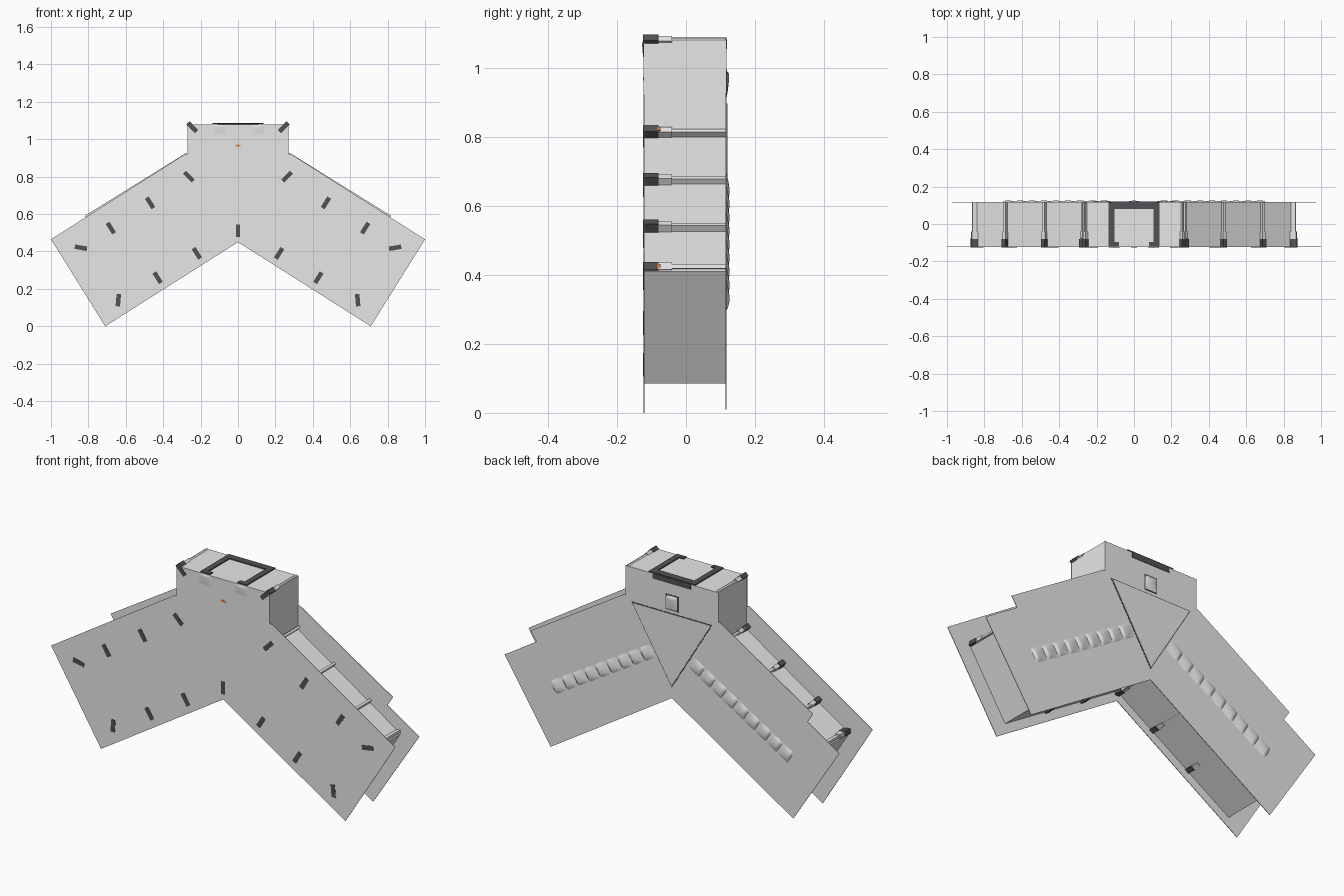
import bpy, bmesh, math
from mathutils import Vector

if "Cube" in bpy.data.objects:
    bpy.data.objects.remove(bpy.data.objects["Cube"])


def mat(name, col):
    m = bpy.data.materials.new(name)
    m.diffuse_color = (*col, 1)
    m.use_nodes = True
    m.node_tree.nodes["Principled BSDF"].inputs["Base Color"].default_value = m.diffuse_color
    return m


GREY = mat("light grey", (0.8, 0.8, 0.8))
DARK = mat("dark grey", (0.085, 0.085, 0.095))
ORANGE = mat("orange", (0.8, 0.22, 0.04))


def finish(name, bm, material):
    bmesh.ops.recalc_face_normals(bm, faces=bm.faces)
    me = bpy.data.meshes.new(name)
    bm.to_mesh(me)
    bm.free()
    me.materials.append(material)
    ob = bpy.data.objects.new(name, me)
    bpy.context.collection.objects.link(ob)
    return ob


def mirrored(right):
    """Close an outline given by its right half (x >= 0)."""
    return right + [(-x, z) for x, z in reversed(right) if x > 1e-6]


def prism(name, pts, y0, y1, material, caps=True):
    """Extrude an xz outline along y."""
    bm = bmesh.new()
    a = [bm.verts.new((x, y0, z)) for x, z in pts]
    b = [bm.verts.new((x, y1, z)) for x, z in pts]
    n = len(pts)
    for i in range(n):
        j = (i + 1) % n
        bm.faces.new((a[i], a[j], b[j], b[i]))
    if caps:
        bm.faces.new(a)
        bm.faces.new(b)
    return finish(name, bm, material)


def bar(name, x, z, angle, length, width, y0, y1, material):
    """Box running along y with a turned rectangular section."""
    u = Vector((math.cos(angle), math.sin(angle))) * length / 2
    v = Vector((-math.sin(angle), math.cos(angle))) * width / 2
    c = Vector((x, z))
    return prism(name, [tuple(c + s * u + t * v) for s, t in
                        ((-1, -1), (1, -1), (1, 1), (-1, 1))], y0, y1, material)


def hood(name, x, z, angle, length, width, y, depth, n=8):
    """Shallow rounded louvre, rising along its length and then dropping."""
    bm = bmesh.new()
    u = Vector((math.cos(angle), 0, math.sin(angle)))
    v = Vector((-math.sin(angle), 0, math.cos(angle)))
    rows = []
    for i in range(n + 1):
        s = i / n
        rise = 0 if i == n else math.sin(math.pi / 2 * min(1, s * 1.15))
        rows.append([bm.verts.new(Vector((x, y, z)) + u * (s - 0.5) * length
                                  + v * (j / n - 0.5) * width
                                  + Vector((0, depth * rise * math.sin(math.pi * j / n) ** 0.6, 0)))
                     for j in range(n + 1)])
    for i in range(n):
        for j in range(n):
            bm.faces.new((rows[i][j], rows[i + 1][j], rows[i + 1][j + 1], rows[i][j + 1]))
    ob = finish(name, bm, GREY)
    bpy.context.view_layer.objects.active = ob
    ob.select_set(True)
    bpy.ops.object.shade_smooth_by_angle(angle=math.radians(45))
    ob.select_set(False)


# Front and back sheets
front = mirrored([(0, 0.45), (0.71, 0.0), (1.0, 0.465), (0.285, 0.92), (0.27, 0.92), (0.27, 1.08)])
prism("front_panel", front, -0.123, -0.12, GREY)
back = mirrored([(0, 0.455), (0.705, 0.01), (0.973, 0.423), (0.788, 0.54), (0.82, 0.59),
                 (0.28, 0.925), (0.27, 0.925), (0.27, 1.08)])
prism("back_panel", back, 0.114, 0.117, GREY)

# Inset wall running round between the sheets
wall = mirrored([(0, 0.50), (0.66, 0.085), (0.865, 0.41), (0.268, 0.80), (0.268, 1.08)])
w = prism("side_wall", wall, -0.12, 0.114, GREY, caps=False)
sol = w.modifiers.new("thickness", 'SOLIDIFY')
sol.thickness = 0.006

# Spacer rods with dark clips: x, z, angle in degrees
clips = [(0.262, 0.80, 45), (0.47, 0.66, 58), (0.68, 0.525, 58), (0.84, 0.42, 10),
         (0.64, 0.14, 95), (0.43, 0.26, 58), (0.22, 0.39, 58), (0.245, 1.064, 45), (0, 0.51, 90)]
for x, z, deg in clips:
    for s in ((1, -1) if x else (1,)):
        a = math.radians(deg if s > 0 else 180 - deg)
        bar("clip", s * x, z, a, 0.066, 0.024, -0.1245, -0.08, DARK)
        bar("clip_socket", s * x, z, a, 0.058, 0.02, -0.08, -0.04, GREY)
        bar("spacer_rod", s * x, z, a, 0.05, 0.012, -0.04, 0.114, GREY)
        if deg in (10, 45) and z < 1:
            bar("clip_marker", s * x, z, a, 0.067, 0.012, -0.082, -0.074, ORANGE)

# Rows of louvres on the back
N = 9
p, q = Vector((0.11, 0.675)), Vector((0.69, 0.325))
step = (q - p) / N
for s in (1, -1):
    for i in range(N):
        c = p + step * (i + 0.5)
        hood("louvre", s * c.x, c.y, math.atan2(step.y, s * step.x), step.length, 0.07, 0.117, 0.009)

# Triangular back plate outlined by a dark gap
tri = [(-0.235, 0.90), (0.235, 0.90), (0, 0.51)]
prism("triangle_gap", tri, 0.116, 0.118, DARK)
mid = Vector((0, 0.77))
prism("triangle_plate", [tuple(mid + (Vector(t) - mid) * 0.965) for t in tri], 0.1165, 0.1195, GREY)

# Small framed window on the head back
bar("window_frame", 0, 0.955, 0, 0.074, 0.08, 0.116, 0.119, DARK)
hood("window", 0, 0.955, math.pi / 2, 0.07, 0.064, 0.119, 0.006)

# Dark bands on top of the head, and the edge folded over the back
def top_plate(name, x0, x1, y0, y1):
    prism(name, [(x0, 1.081), (x1, 1.081), (x1, 1.0865), (x0, 1.0865)], y0, y1, DARK)

top_plate("top_band_back", -0.135, 0.135, 0.08, 0.117)
for s in (1, -1):
    top_plate("top_band_side", min(s * 0.105, s * 0.135), max(s * 0.105, s * 0.135), -0.12, 0.08)
    top_plate("top_band_corner", min(s * 0.08, s * 0.105), max(s * 0.08, s * 0.105), -0.12, -0.095)
    # Rounded tabs on the head front
    hood("front_tab", s * 0.105, 1.052, math.pi / 2, 0.055, 0.07, -0.123, -0.004)
bar("back_band", 0, 1.068, 0, 0.22, 0.028, 0.116, 0.119, DARK)

# Orange mark on the front
prism("front_marker", [(-0.016, 0.962), (0.016, 0.962), (0.008, 0.972), (-0.008, 0.972)],
      -0.1245, -0.122, ORANGE)
